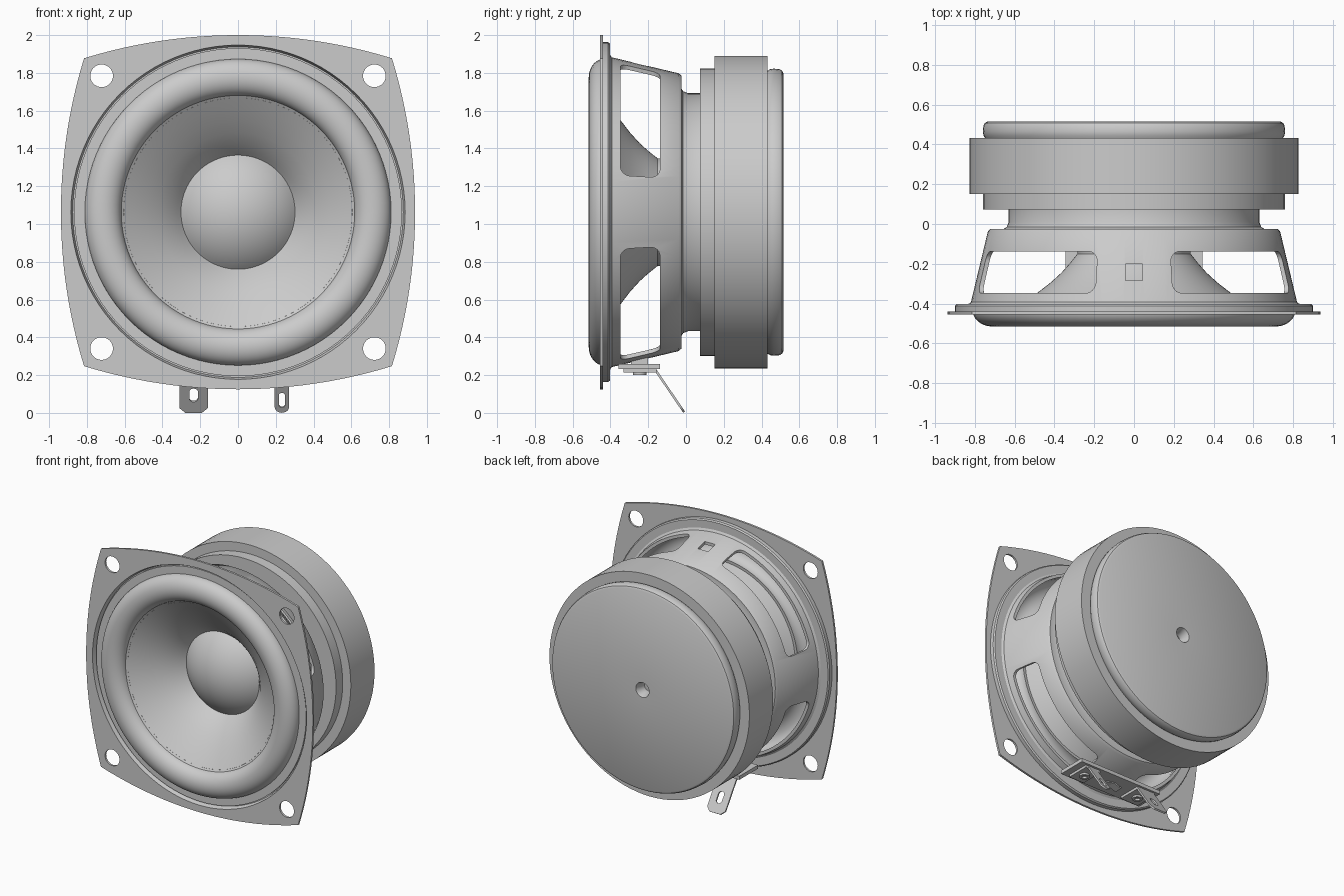
import bpy, bmesh
from math import sin, cos, pi, asin, radians
from mathutils import Matrix, Vector

if "Cube" in bpy.data.objects:
    bpy.data.objects.remove(bpy.data.objects["Cube"])

C = 1.0625  # height of the driver axis


def link(name, mesh, angle=32):
    ob = bpy.data.objects.new(name, mesh)
    bpy.context.collection.objects.link(ob)
    bpy.ops.object.select_all(action='DESELECT')
    ob.select_set(True)
    bpy.context.view_layer.objects.active = ob
    bpy.ops.object.shade_smooth_by_angle(angle=radians(angle))
    return ob


def finish(name, bm, angle=32):
    bmesh.ops.remove_doubles(bm, verts=bm.verts, dist=1e-5)
    bmesh.ops.recalc_face_normals(bm, faces=bm.faces)
    me = bpy.data.meshes.new(name)
    bm.to_mesh(me)
    bm.free()
    return link(name, me, angle)


def lathe(name, prof, closed=True, n=96):
    """Revolve (radius, y) points about the driver axis."""
    bm = bmesh.new()
    rings = []
    for r, y in prof:
        if r < 1e-6:
            rings.append([bm.verts.new((0, y, C))] * n)
        else:
            rings.append([bm.verts.new((r * cos(2 * pi * i / n), y, C + r * sin(2 * pi * i / n)))
                          for i in range(n)])
    pairs = list(zip(rings, rings[1:])) + ([(rings[-1], rings[0])] if closed else [])
    for a, b in pairs:
        for i in range(n):
            j = (i + 1) % n
            vs = list(dict.fromkeys((a[i], a[j], b[j], b[i])))
            if len(vs) > 2:
                bm.faces.new(vs)
    return finish(name, bm)


def circle(r, x=0, y=0, n=32):
    return [(x + r * cos(2 * pi * i / n), y + r * sin(2 * pi * i / n)) for i in range(n)]


def rrect(w, h, r, x=0, y=0, n=6):
    pts = []
    for k, (sx, sy) in enumerate(((1, 1), (-1, 1), (-1, -1), (1, -1))):
        for i in range(n + 1):
            t = (k + i / n) * pi / 2
            pts.append((x + sx * (w / 2 - r) + r * cos(t), y + sy * (h / 2 - r) + r * sin(t)))
    return pts


def sheet(name, loops, thick, mat):
    """Flat plate from an outline plus hole loops."""
    cu = bpy.data.curves.new(name, 'CURVE')
    cu.dimensions, cu.fill_mode, cu.extrude = '2D', 'BOTH', thick / 2
    for loop in loops:
        s = cu.splines.new('POLY')
        s.points.add(len(loop) - 1)
        for p, (x, y) in zip(s.points, loop):
            p.co = (x, y, 0, 1)
        s.use_cyclic_u = True
    tmp = bpy.data.objects.new(name, cu)
    me = bpy.data.meshes.new_from_object(tmp)
    bpy.data.objects.remove(tmp)
    me.transform(mat)
    bm = bmesh.new()
    bm.from_mesh(me)
    return finish(name, bm)


def box_into(bm, lo, hi):
    lo, hi = Vector(lo), Vector(hi)
    m = Matrix.Translation((lo + hi) / 2) @ Matrix.Diagonal((*(hi - lo), 1))
    bmesh.ops.create_cube(bm, size=1, matrix=m)


def box(name, lo, hi):
    bm = bmesh.new()
    box_into(bm, lo, hi)
    return finish(name, bm)


# Mounting flange: four bowed sides, corner holes, open centre
R = (0.815 ** 2 + 0.1225 ** 2) / (2 * 0.1225)
a = asin(0.815 / R)
outline = []
for k in range(4):
    for i in range(24):
        t = -a + 2 * a * i / 24
        p = Matrix.Rotation(k * pi / 2, 2) @ Vector((0.9375 - R + R * cos(t), R * sin(t)))
        outline.append(tuple(p))
holes = [circle(0.06, sx * 0.722, sy * 0.722) for sx in (-1, 1) for sy in (-1, 1)]
sheet('mounting_flange', [outline, circle(0.885, n=96)] + holes, 0.015,
      Matrix.Translation((0, -0.4475, C)) @ Matrix.Rotation(pi / 2, 4, 'X'))

# Basket: pressed step, conical wall and rear neck
basket = lathe('basket', [
    (0.885, -0.453), (0.90, -0.44), (0.90, -0.412), (0.892, -0.403), (0.835, -0.403),
    (0.82, -0.393), (0.735, -0.038), (0.722, -0.024), (0.655, -0.024), (0.64, -0.015),
    (0.63, 0.01), (0.63, 0.075), (0.61, 0.075), (0.61, -0.044), (0.715, -0.044),
    (0.798, -0.395), (0.80, -0.42), (0.875, -0.42)])

# Four rounded windows and the square hole in the top spoke
bm = bmesh.new()
for q in range(4):
    ring = []
    for r in (0.55, 1.0):
        ring.append([bm.verts.new((r * cos(pi / 4 + q * pi / 2 + u / 0.78), y,
                                   C + r * sin(pi / 4 + q * pi / 2 + u / 0.78)))
                     for u, y in rrect(0.845, 0.21, 0.05, 0, -0.243)])
    n = len(ring[0])
    for i in range(n):
        j = (i + 1) % n
        bm.faces.new((ring[0][i], ring[0][j], ring[1][j], ring[1][i]))
    bm.faces.new(ring[0])
    bm.faces.new(ring[1])
box_into(bm, (-0.043, -0.285, C + 0.6), (0.043, -0.2, C + 0.9))
cutter = finish('window_cutter', bm)
cutter.hide_render = True
mod = basket.modifiers.new('windows', 'BOOLEAN')
mod.object, mod.operation, mod.solver = cutter, 'DIFFERENCE', 'EXACT'
bpy.ops.object.select_all(action='DESELECT')
basket.select_set(True)
bpy.context.view_layer.objects.active = basket
bpy.ops.object.modifier_apply(modifier=mod.name)
bpy.data.objects.remove(cutter)
bpy.ops.object.shade_smooth_by_angle(angle=radians(32))

# Half-roll surround with its glued rim
def roll(w, h):
    return [(0.714 + w * cos(pi * i / 20), -0.435 - h * sin(pi * i / 20)) for i in range(21)]

lathe('surround', [(0.868, -0.435)] + roll(0.097, 0.08) + [(0.605, -0.437), (0.605, -0.427)]
      + [(r, y + 0.01) for r, y in reversed(roll(0.087, 0.078))] + [(0.868, -0.42)])

# Flared cone, dust cap, voice coil former and corrugated spider
cone = [(0.622, -0.44), (0.55, -0.392), (0.485, -0.345), (0.42, -0.295),
        (0.365, -0.245), (0.322, -0.197), (0.285, -0.15)]
lathe('cone', [(r, y - 0.008) for r, y in cone] + cone[::-1])
h, w = 0.13, 0.302
rad = (w * w + h * h) / (2 * h)
amax = asin(w / rad)
lathe('dust_cap', [(rad * sin(amax * i / 14), -0.31 + rad - rad * cos(amax * i / 14))
                   for i in range(15)] + [(0.29, -0.172), (0, -0.172)], closed=False)
lathe('voice_coil_former', [(0.285, -0.155), (0.285, 0.08), (0.265, 0.08), (0.265, -0.165)])
wave = [(0.28 + 0.435 * i / 40, -0.09 + 0.014 * sin(i * pi / 4)) for i in range(41)]
lathe('spider', wave + [(r, y + 0.01) for r, y in reversed(wave)])

# Motor: front plate, magnet ring, back plate with vent
lathe('motor_front_plate', [(0, 0.073), (0.76, 0.073), (0.76, 0.155), (0, 0.155)], False)
lathe('magnet', [(0, 0.152), (0.827, 0.152), (0.827, 0.432), (0, 0.432)], False)
lathe('motor_back_plate', [
    (0, 0.425), (0.745, 0.425), (0.757, 0.445), (0.76, 0.465), (0.757, 0.495),
    (0.75, 0.508), (0.737, 0.515), (0.055, 0.515), (0.04, 0.47), (0.04, 0.435), (0, 0.435)], False)

# Terminal board with its clip
box('terminal_board', (-0.345, -0.358, 0.233), (0.345, -0.138, 0.26))
box('terminal_spacer', (-0.09, -0.29, 0.255), (0.09, -0.2, 0.30))
for s, side in ((-1, 'left'), (1, 'right')):
    clip = box('clip_tab_' + side, (-0.035, -0.03, -0.005), (0.035, 0.03, 0.005))
    clip.data.transform(Matrix.Translation((s * 0.035, -0.245, 0.222))
                        @ Matrix.Rotation(s * 0.3, 4, 'Y'))

# Solder lugs: flat base under the board, then a slotted tab bent down
d = Vector((0, -0.15, 0.22)).normalized()
frame = Matrix.Translation((0, -0.01, 0.004)) @ Matrix(
    ((1, 0, 0, 0), (0, d.y, -d.z, 0), (0, d.z, d.y, 0), (0, 0, 0, 1)))
wide = [(-0.31, 0.03), (-0.28, 0), (-0.19, 0), (-0.16, 0.03), (-0.16, 0.265), (-0.31, 0.265)]
thin = [(0.2325 + 0.0385 * cos(pi + pi * i / 12), 0.0385 + 0.0385 * sin(pi + pi * i / 12))
        for i in range(13)] + [(0.271, 0.265), (0.194, 0.265)]
sheet('wide_lug', [wide, rrect(0.046, 0.085, 0.022, -0.235, 0.112)], 0.012, frame)
sheet('thin_lug', [thin, rrect(0.032, 0.095, 0.0155, 0.2325, 0.08)], 0.012, frame)
for name, x0, x1 in (('wide', -0.31, -0.16), ('thin', 0.17, 0.295)):
    box(name + '_lug_base', (x0, -0.33, 0.214), (x1, -0.155, 0.235))
    lug = sheet(name + '_lug_rivet', [circle(0.035), circle(0.018)], 0.02,
                Matrix.Translation(((x0 + x1) / 2, -0.245, 0.21)))
